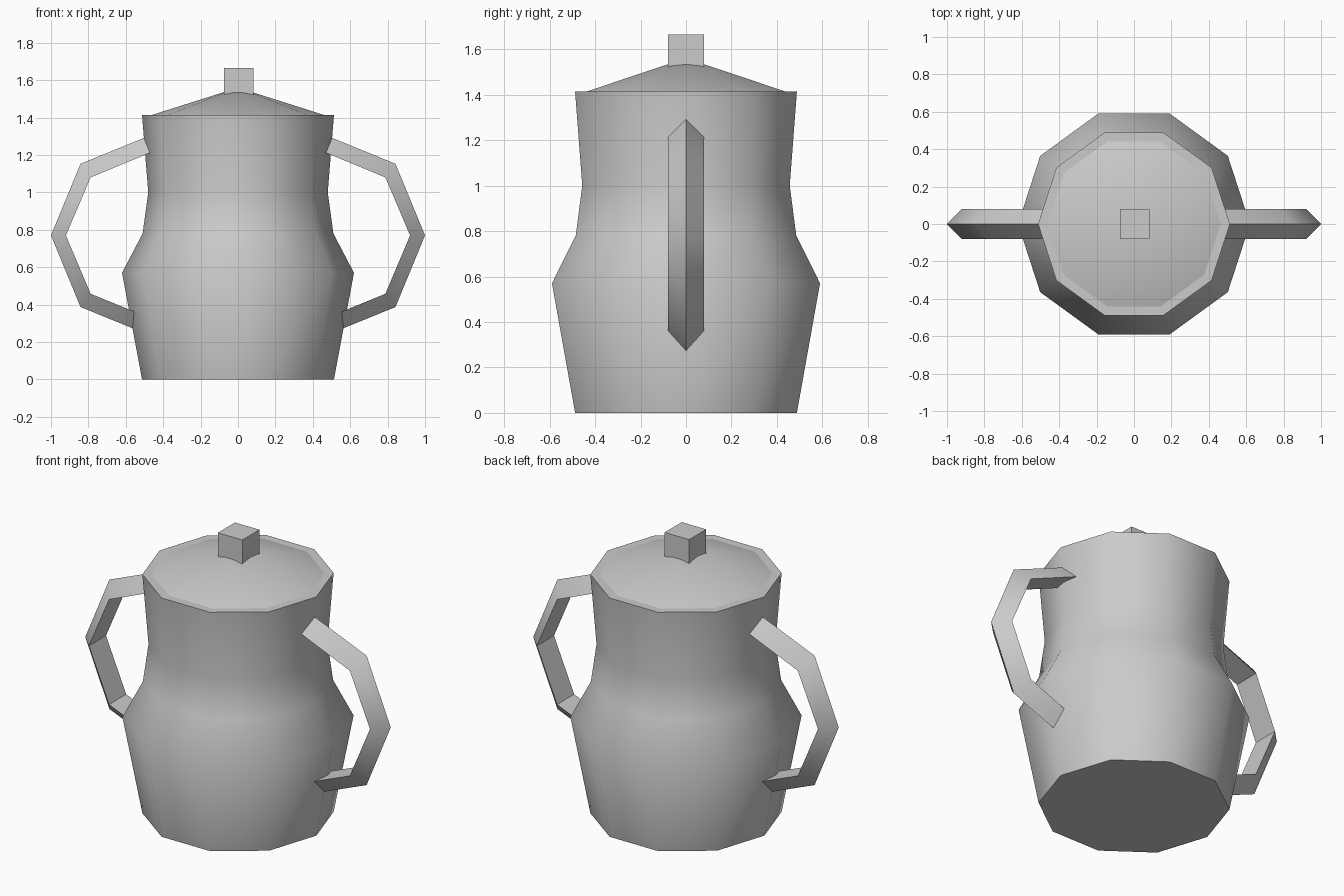
import bpy, bmesh, math

if "Cube" in bpy.data.objects:
    bpy.data.objects.remove(bpy.data.objects["Cube"], do_unlink=True)

SIDES = 10

clay = bpy.data.materials.new("grey_clay")
clay.use_nodes = True
color = (0.6, 0.6, 0.6, 1)
clay.diffuse_color = color
clay.node_tree.nodes["Principled BSDF"].inputs["Base Color"].default_value = color


def finish(name, bm, smooth=None):
    bmesh.ops.recalc_face_normals(bm, faces=bm.faces)
    mesh = bpy.data.meshes.new(name)
    bm.to_mesh(mesh)
    bm.free()
    mesh.materials.append(clay)
    obj = bpy.data.objects.new(name, mesh)
    bpy.context.collection.objects.link(obj)
    if smooth:
        bpy.ops.object.select_all(action="DESELECT")
        obj.select_set(True)
        bpy.context.view_layer.objects.active = obj
        bpy.ops.object.shade_smooth_by_angle(angle=math.radians(smooth))
    return obj


def skin(bm, rings, caps=True):
    """Bridge rings of equal vertex count, then close both ends."""
    for a, b in zip(rings, rings[1:]):
        for i in range(len(a)):
            j = (i + 1) % len(a)
            bm.faces.new((a[i], a[j], b[j], b[i]))
    if caps:
        bm.faces.new(rings[0])
        bm.faces.new(rings[-1])


def ring(bm, r, z):
    step = math.tau / SIDES
    return [bm.verts.new((r * math.cos(i * step), r * math.sin(i * step), z))
            for i in range(SIDES)]


# Ten-sided pot body with a flat rim
bm = bmesh.new()
profile = [(0.513, 0), (0.62, 0.57), (0.51, 0.78), (0.48, 1.0), (0.513, 1.413)]
skin(bm, [ring(bm, r, z) for r, z in profile])
finish("pot_body", bm, 40)

# Shallow conical lid
bm = bmesh.new()
base = ring(bm, 0.463, 1.413)
apex = bm.verts.new((0, 0, 1.56))
for i in range(SIDES):
    bm.faces.new((base[i], base[(i + 1) % SIDES], apex))
finish("lid", bm, 40)

# Square knob
bm = bmesh.new()
bmesh.ops.create_cube(bm, size=0.16)
for v in bm.verts:
    v.co.x += 0.004
    v.co.z += 1.585
finish("lid_knob", bm)

# Handles: triangular section with the ridge outward, ends buried in the pot
outer = [(0.42, 1.325), (0.842, 1.153), (1.0, 0.77), (0.842, 0.387), (0.42, 0.215)]
inner = [(0.39, 1.245), (0.788, 1.08), (0.92, 0.77), (0.788, 0.458), (0.39, 0.295)]
for name, side in (("left_handle", 1), ("right_handle", -1)):
    bm = bmesh.new()
    skin(bm, [[bm.verts.new((side * ox, 0, oz)),
               bm.verts.new((side * ix, 0.08, iz)),
               bm.verts.new((side * ix, -0.08, iz))]
              for (ox, oz), (ix, iz) in zip(outer, inner)])
    finish(name, bm, 40)
